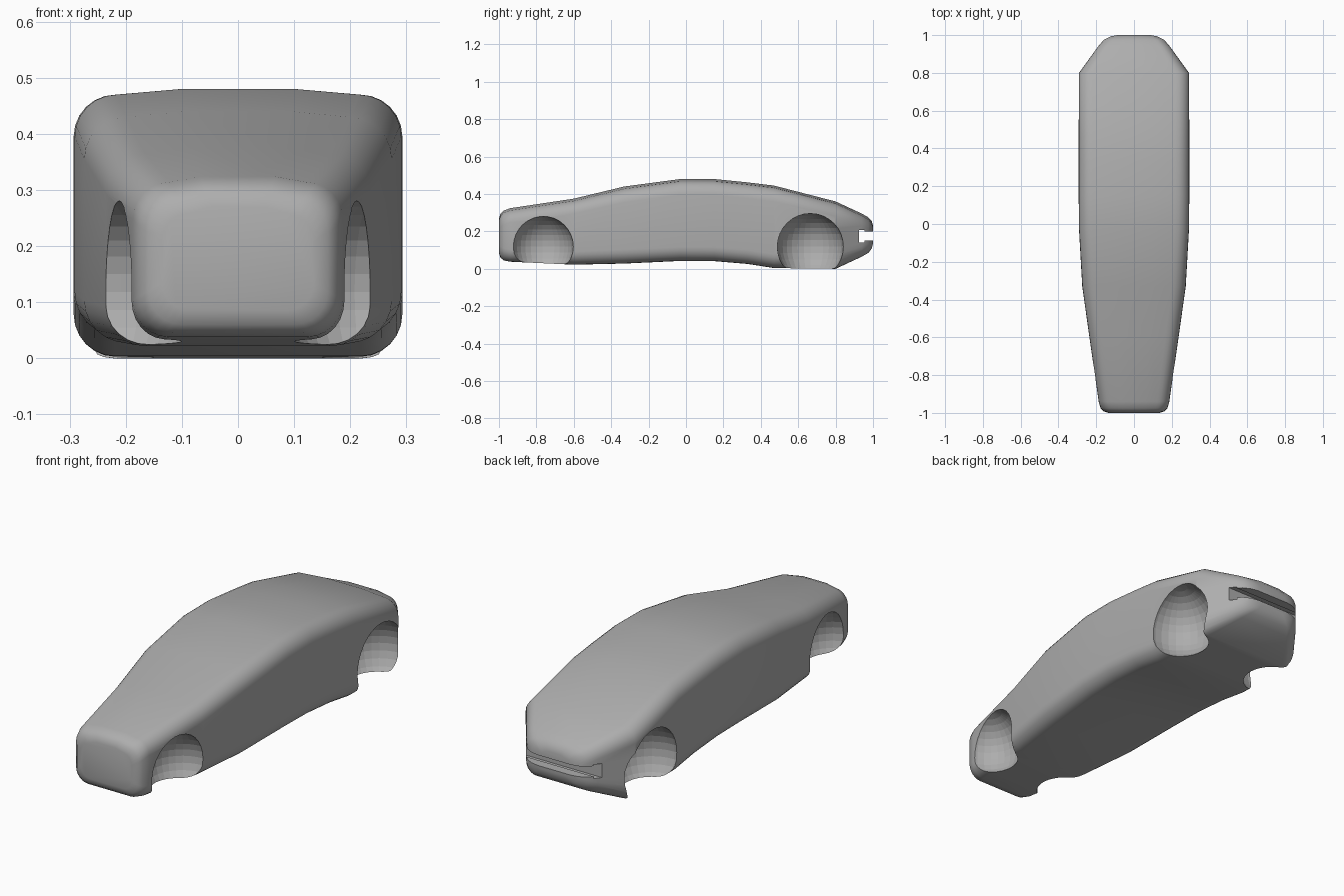
import bpy, bmesh, math

cube = bpy.data.objects.get("Cube")
if cube:
    bpy.data.objects.remove(cube, do_unlink=True)

grey = bpy.data.materials.new("body_grey")
grey.use_nodes = True
COLOUR = (0.42, 0.42, 0.42, 1)
grey.diffuse_color = COLOUR
grey.node_tree.nodes["Principled BSDF"].inputs["Base Color"].default_value = COLOUR


def make_object(name, bm):
    bmesh.ops.recalc_face_normals(bm, faces=bm.faces)
    mesh = bpy.data.meshes.new(name)
    bm.to_mesh(mesh)
    bm.free()
    mesh.materials.append(grey)
    obj = bpy.data.objects.new(name, mesh)
    bpy.context.collection.objects.link(obj)
    return obj


def section(half_width, bottom, top, radius):
    """Rounded rectangle in x and z with a slightly crowned roof."""
    points = []
    middle = (bottom + top) / 2
    for sx, sz in ((1, 1), (-1, 1), (-1, -1), (1, -1)):
        corner = []
        for i in range(7):
            a = math.pi / 2 * i / 6
            x = half_width - radius + radius * math.cos(a)
            z = (top - 0.01 if sz > 0 else bottom) - sz * radius * (1 - math.sin(a))
            corner.append((sx * x, z))
        if sz > 0:
            corner.append((sx * half_width * 0.35, top))
        points += corner if sx * sz > 0 else corner[::-1]
    return points


# Body: y, half width, bottom, top, corner radius
STATIONS = [
    (-1.0, 0.135, 0.085, 0.27, 0.05),
    (-0.992, 0.16, 0.06, 0.295, 0.06),
    (-0.975, 0.177, 0.045, 0.311, 0.065),
    (-0.94, 0.187, 0.038, 0.324, 0.065),
    (-0.6, 0.236, 0.022, 0.375, 0.07),
    (-0.33, 0.274, 0.028, 0.44, 0.075),
    (-0.03, 0.291, 0.042, 0.48, 0.075),
    (0.15, 0.293, 0.041, 0.48, 0.075),
    (0.33, 0.293, 0.026, 0.462, 0.075),
    (0.47, 0.293, 0.004, 0.445, 0.075),
    (0.8, 0.291, 0.0, 0.36, 0.07),
    (0.94, 0.19, 0.065, 0.295, 0.055),
    (0.975, 0.16, 0.085, 0.275, 0.05),
    (0.993, 0.125, 0.108, 0.255, 0.045),
    (1.0, 0.09, 0.135, 0.232, 0.03),
]
bm = bmesh.new()
rings = []
for y, *shape in STATIONS:
    rings.append([bm.verts.new((x, y, z)) for x, z in section(*shape)])
for a, b in zip(rings, rings[1:]):
    for i in range(len(a)):
        j = (i + 1) % len(a)
        bm.faces.new((a[i], a[j], b[j], b[i]))
bm.faces.new(rings[0])
bm.faces.new(rings[-1])
body = make_object("car_body", bm)
bpy.context.view_layer.objects.active = body
body.select_set(True)
bpy.ops.object.shade_smooth_by_angle(angle=math.radians(40))


def carve(name, bm):
    """Subtract a helper shape from the body."""
    cutter = make_object(name, bm)
    cutter.hide_render = True
    mod = body.modifiers.new(name, 'BOOLEAN')
    mod.operation = 'DIFFERENCE'
    mod.solver = 'EXACT'
    mod.object = cutter
    bpy.ops.object.modifier_apply(modifier=name)
    bpy.data.objects.remove(cutter, do_unlink=True)


# Faceted round wheel wells
for label, x, y, z, radius in (("front", 0.24, -0.767, 0.118, 0.165),
                               ("rear", 0.28, 0.665, 0.118, 0.178)):
    for side in (-1, 1):
        bm = bmesh.new()
        bmesh.ops.create_uvsphere(bm, u_segments=32, v_segments=16, radius=radius)
        bmesh.ops.translate(bm, verts=bm.verts, vec=(side * x, y, z))
        carve(label + "_wheel_well", bm)

# Tail slot: a shallow mouth with a taller groove at its back
for name, y0, y1, z0, z1 in (("tail_slot", 0.93, 1.1, 0.15, 0.2),
                             ("tail_groove", 0.925, 0.955, 0.14, 0.207)):
    bm = bmesh.new()
    bmesh.ops.create_cube(bm, size=1)
    bmesh.ops.scale(bm, verts=bm.verts, vec=(0.6, y1 - y0, z1 - z0))
    bmesh.ops.translate(bm, verts=bm.verts, vec=(0, (y0 + y1) / 2, (z0 + z1) / 2))
    carve(name, bm)
